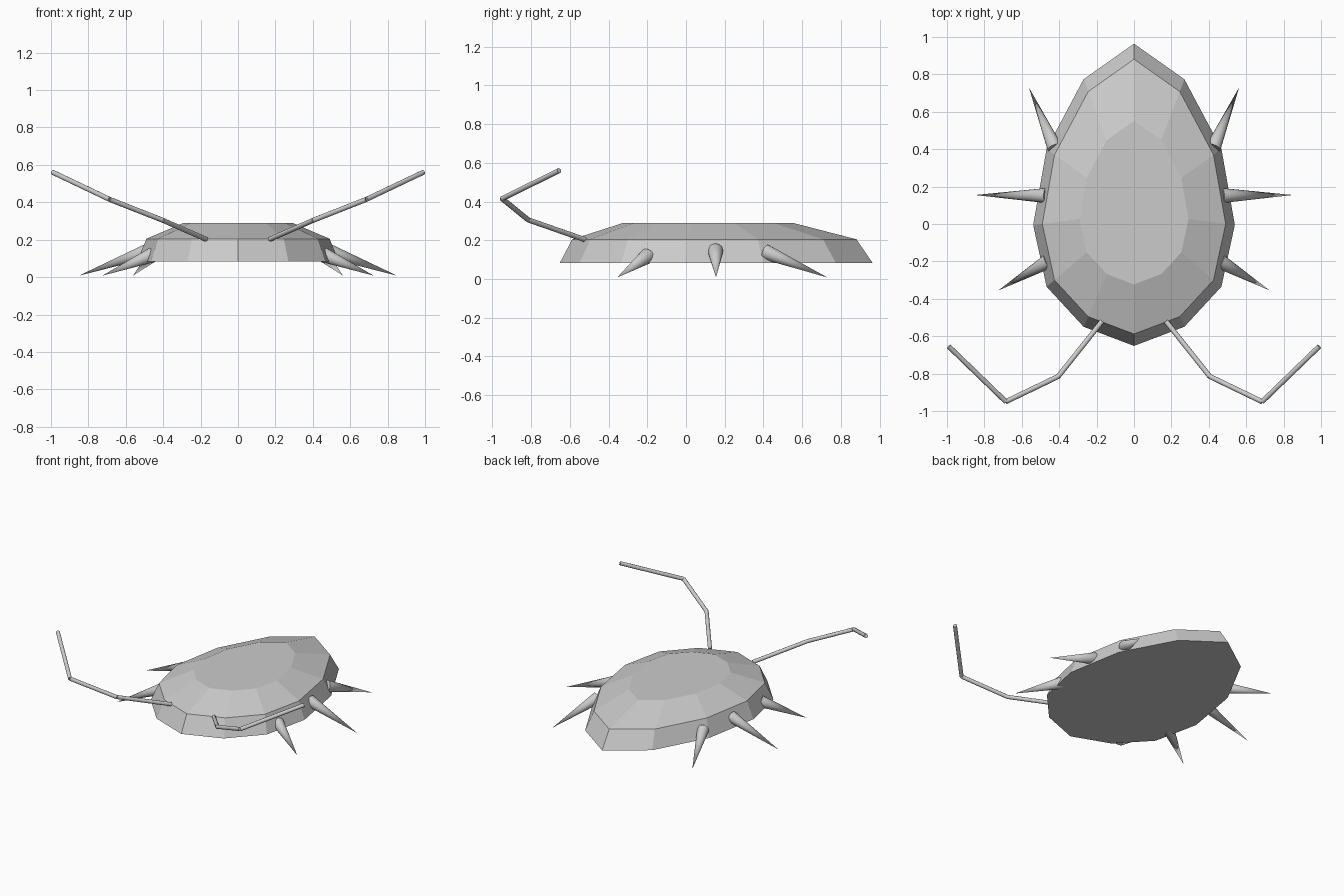
import bpy
import bmesh
from mathutils import Vector

if "Cube" in bpy.data.objects:
    bpy.data.objects.remove(bpy.data.objects["Cube"])

grey = bpy.data.materials.new("light grey")
grey.diffuse_color = (0.6, 0.6, 0.6, 1)
grey.use_nodes = True
grey.node_tree.nodes["Principled BSDF"].inputs["Base Color"].default_value = grey.diffuse_color


def finish(bm, name, smooth=False):
    bmesh.ops.recalc_face_normals(bm, faces=bm.faces)
    mesh = bpy.data.meshes.new(name)
    bm.to_mesh(mesh)
    bm.free()
    mesh.materials.append(grey)
    ob = bpy.data.objects.new(name, mesh)
    bpy.context.collection.objects.link(ob)
    if smooth:
        bpy.ops.object.select_all(action='DESELECT')
        ob.select_set(True)
        bpy.context.view_layer.objects.active = ob
        bpy.ops.object.shade_smooth_by_angle(angle=0.8)
    return ob


def add_cone(bm, a, b, r1, r2, sides):
    """Cone or cylinder running from point a to point b."""
    a, b = Vector(a), Vector(b)
    d = b - a
    m = d.to_track_quat('Z', 'Y').to_matrix().to_4x4()
    m.translation = (a + b) / 2
    bmesh.ops.create_cone(bm, cap_ends=True, segments=sides, radius1=r1,
                          radius2=r2, depth=d.length, matrix=m)


# Shell: egg-shaped twelve-sided outline, lofted through three rings
half = [(0, -0.588), (0.245, -0.495), (0.425, -0.30), (0.49, 0.0),
        (0.425, 0.37), (0.245, 0.708), (0, 0.881)]
outline = half + [(-x, y) for x, y in half[-2:0:-1]]
levels = [(1.1, -0.005, 0.083), (1.0, 0.0, 0.205), (0.595, 0.027, 0.29)]
bm = bmesh.new()
rings = [[bm.verts.new((x * s, y * s + dy, z)) for x, y in outline]
         for s, dy, z in levels]
n = len(outline)
for low, high in zip(rings, rings[1:]):
    for i in range(n):
        j = (i + 1) % n
        bm.faces.new((low[i], low[j], high[j], high[i]))
bm.faces.new(rings[0][::-1])
bm.faces.new(rings[-1])
finish(bm, "shell")

# Legs: spikes pointing out and down
legs = {"front_leg": ((0.46, -0.20, 0.118), (0.725, -0.355, 0.008)),
        "middle_leg": ((0.47, 0.152, 0.145), (0.85, 0.155, 0.008)),
        "back_leg": ((0.425, 0.41, 0.14), (0.562, 0.73, 0.008))}
# Feelers: three straight rods, rising as they go out
feeler = [(0.172, -0.522, 0.203), (0.405, -0.815, 0.305),
          (0.685, -0.95, 0.415), (0.99, -0.655, 0.56)]

for side, tag in ((1, "right"), (-1, "left")):
    def flip(p):
        return (p[0] * side, p[1], p[2])
    for name, (base, tip) in legs.items():
        bm = bmesh.new()
        add_cone(bm, flip(base), flip(tip), 0.04, 0.0, 20)
        finish(bm, name + "_" + tag, True)
    bm = bmesh.new()
    for a, b in zip(feeler, feeler[1:]):
        add_cone(bm, flip(a), flip(b), 0.0135, 0.0135, 12)
    finish(bm, "feeler_" + tag, True)
